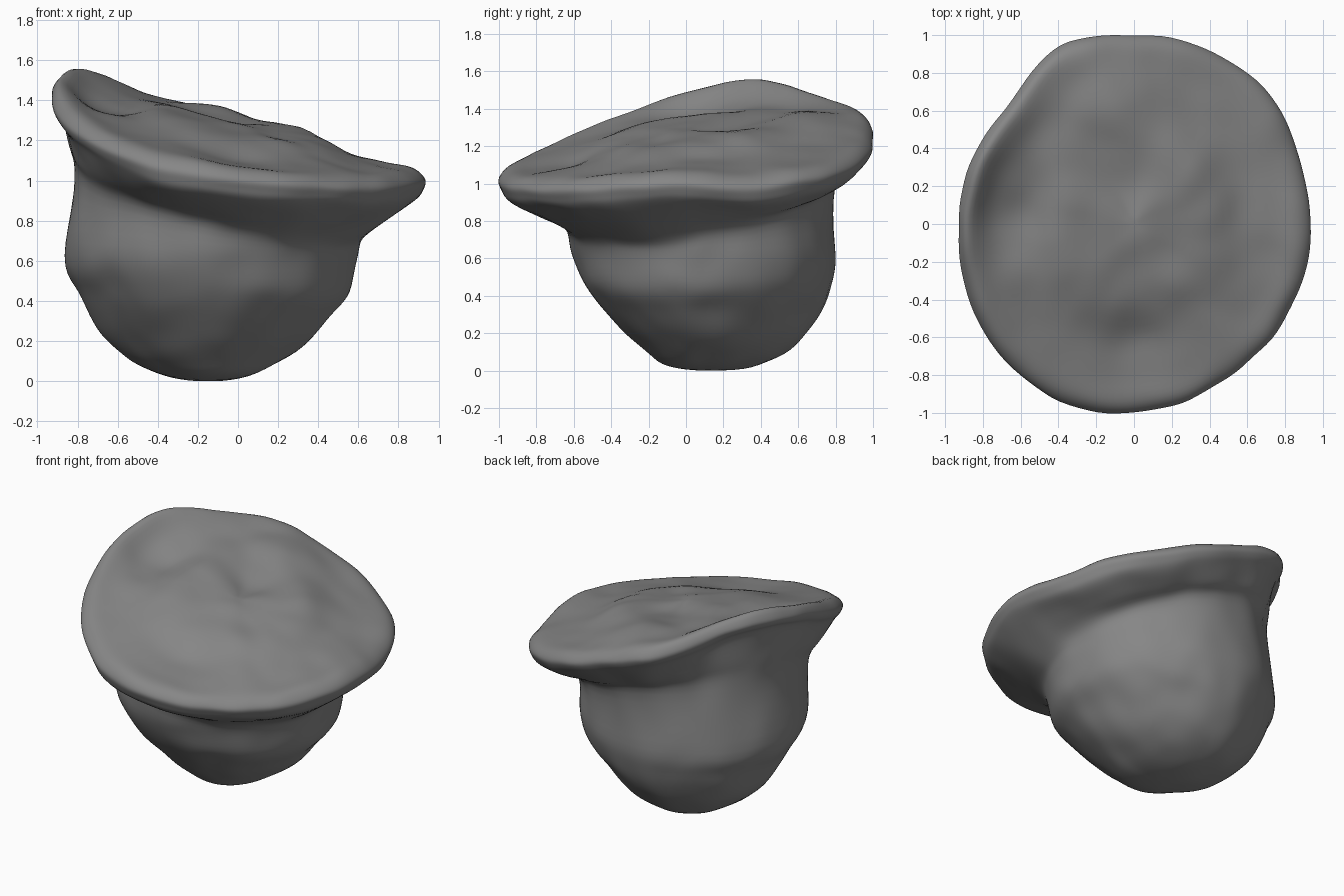
import bpy, bmesh, math
from mathutils import Vector, noise

if "Cube" in bpy.data.objects:
    bpy.data.objects.remove(bpy.data.objects["Cube"])

N = 128      # points around each ring
STEPS = 5    # rings between two key rings


def cr(a, b, c, d, t):
    # Catmull-Rom blend, works for numbers and vectors
    return b + (c - a) * (0.5 * t) + (a * 2 - b * 5 + c * 4 - d) * (0.5 * t * t) + (b * 3 - a - c * 3 + d) * (0.5 * t ** 3)


def around(vals, i):
    # periodic interpolation of values spaced evenly round the circle
    n = len(vals)
    u = i / N * n
    k = int(u)
    return cr(*(vals[(k + j) % n] for j in (-1, 0, 1, 2)), u - k)


# Rim outline and height, every 22.5 degrees from +x
RIM_R = [.93, .945, 1.0, 1.0, 1.0, 1.02, .92, .925, .93, .95, .99, 1.02, 1.0, .965, .94, .95]
RIM_Z = [1.0, .98, 1.03, 1.12, 1.23, 1.35, 1.44, 1.51, 1.43, 1.31, 1.18, 1.06, 1.0, .98, .97, .98]

# Lower body: z, x min, x max, y min, y max
BODY = [(0.0, -.17, -.13, .06, .10),
        (.03, -.36, .08, -.12, .34),
        (.09, -.50, .22, -.22, .50),
        (.20, -.62, .37, -.34, .62),
        (.32, -.71, .48, -.45, .70),
        (.45, -.78, .575, -.55, .76),
        (.62, -.86, .595, -.61, .80)]


def oval(x0, x1, y0, y1, a, skew=0.0):
    # oval cross-section, drawn out towards the back left by skew
    d = a - math.radians(135)
    m = 1 + skew * (math.cos(2 * d) + 1.1 * math.cos(d))
    return (x0 + x1) / 2 + (x1 - x0) / 2 * math.cos(a) * m, (y0 + y1) / 2 + (y1 - y0) / 2 * math.sin(a) * m


# Bumps on the top: x, y, height, width
BUMPS = [(-.1, .32, -.085, .14), (.2, .2, .035, .12), (-.05, .62, .07, .18), (-.62, .08, -.06, .16),
         (.0, -.6, -.05, .16), (.45, .3, .02, .2), (-.1, .02, .03, .15)]


def key_column(i):
    a = 2 * math.pi * i / N
    c, s = math.cos(a), math.sin(a)
    R, Z = around(RIM_R, i), around(RIM_Z, i)
    col = [Vector((*oval(*b[1:], a, .075 * max(0, 1 - b[0] / .65)), b[0])) for b in BODY]
    # neck under the brim
    neck = Vector((*oval(-.81, .62, -.65, .79, a), .87 - .14 * c + .1 * s))
    lip = Vector(((R - .05) * c, (R - .05) * s, Z - .095))
    col += [neck, neck.lerp(lip, .5), lip]
    col += [Vector(((R - .01) * c, (R - .01) * s, Z - .045)), Vector((R * c, R * s, Z + .005)),
            Vector(((R - .06) * c, (R - .06) * s, Z + .06))]
    # sunken and folded top
    for f, up in ((.8, .05), (.62, .06), (.42, .105), (.2, .09), (.01, .08)):
        x, y = R * f * c, R * f * s
        z = 1.18 - .21 * x + .1 * y + (Z - 1.18 + .21 * R * c - .1 * R * s) * f ** 2 + up
        z += sum(h * math.exp(-((x - bx) ** 2 + (y - by) ** 2) / (2 * w * w)) for bx, by, h, w in BUMPS)
        col.append(Vector((x, y, z)))
    return col


def column(i):
    k = key_column(i)
    k = [k[0] * 2 - k[1]] + k + [k[-1] * 2 - k[-2]]
    k[0].z = k[2].z
    k[-1].z = k[-3].z
    pts = [cr(*k[j:j + 4], t / STEPS) for j in range(len(k) - 3) for t in range(STEPS)]
    return pts + [k[-2]]


def lumpy(p):
    # soft surface irregularity
    d = noise.noise_vector(p * 2.6 + Vector((3, 1, 7))) * .015 + noise.noise_vector(p * 6) * .01
    q = p + d
    q.z = max(q.z, 0.0)
    return q


# Lumpy body with a wide tilted brim
bm = bmesh.new()
cols = [[bm.verts.new(lumpy(p)) for p in column(i)] for i in range(N)]
for i in range(N):
    a, b = cols[i], cols[(i + 1) % N]
    for j in range(len(a) - 1):
        bm.faces.new((a[j], b[j], b[j + 1], a[j + 1]))
bm.faces.new([c[0] for c in reversed(cols)])
bm.faces.new([c[-1] for c in cols])
# soften the creases a little
for _ in range(3):
    bmesh.ops.smooth_vert(bm, verts=bm.verts, factor=0.5, use_axis_x=True, use_axis_y=True, use_axis_z=True)
bmesh.ops.recalc_face_normals(bm, faces=bm.faces)
for f in bm.faces:
    f.smooth = True
mesh = bpy.data.meshes.new("lumpy_cap")
bm.to_mesh(mesh)
bm.free()
obj = bpy.data.objects.new("lumpy_cap", mesh)
bpy.context.collection.objects.link(obj)

# Dark grey colour
mat = bpy.data.materials.new("dark_grey")
mat.diffuse_color = (.24, .24, .24, 1)
mat.use_nodes = True
mat.node_tree.nodes["Principled BSDF"].inputs["Base Color"].default_value = mat.diffuse_color
mesh.materials.append(mat)

# Stand on the ground
low = min(v.co.z for v in mesh.vertices)
for v in mesh.vertices:
    v.co.z -= low
